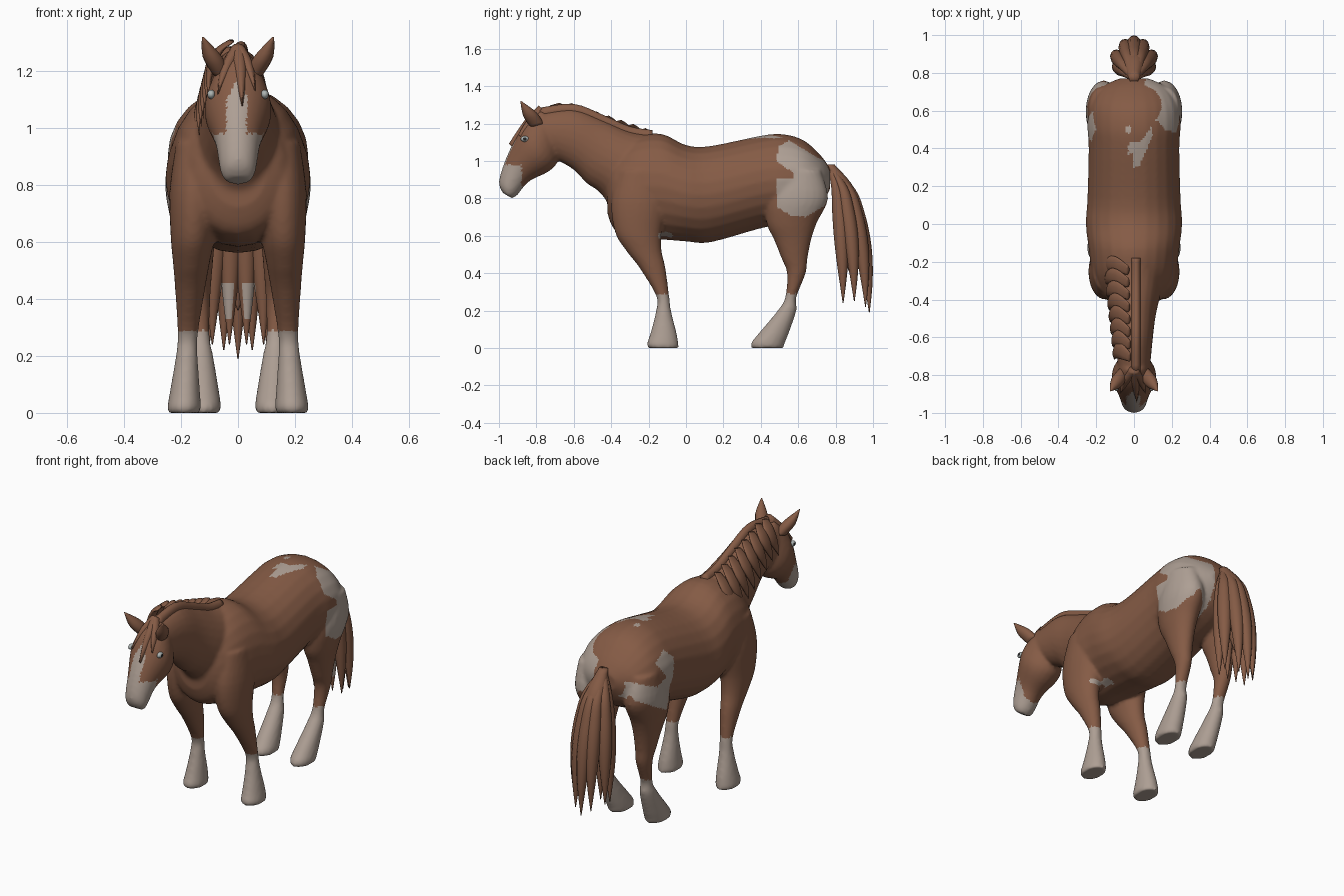
import bpy, bmesh, math
from mathutils import Matrix

cube = bpy.data.objects.get("Cube")
if cube:
    bpy.data.objects.remove(cube, do_unlink=True)


def material(name, red, green, blue):
    mat = bpy.data.materials.new(name)
    mat.use_nodes = True
    colour = (red, green, blue, 1)
    mat.diffuse_color = colour
    mat.node_tree.nodes["Principled BSDF"].inputs["Base Color"].default_value = colour
    return mat


chestnut = material("chestnut coat", .235, .105, .06)
white = material("dusty white", .42, .345, .295)
pale = material("pale eye", .42, .46, .45)
dark = material("dark pupil", .02, .02, .02)


def blend(before, start, end, after, t):
    """Catmull-Rom step between the start and end rings."""
    ring = []
    for p, q, r, s in zip(before, start, end, after):
        bend = 2 * p - 5 * q + 4 * r - s
        twist = 3 * q - p - 3 * r + s
        ring.append(q + (t * (r - p) + t * t * bend + t ** 3 * twist) / 2)
    return ring


def loft(bm, rings, side=1, segments=24, steps=4):
    """Skin ellipses given as (x, front y, front z, back y, back z, half width)."""
    padded = [rings[0], *rings, rings[-1]]
    dense = []
    for four in zip(padded, padded[1:], padded[2:], padded[3:]):
        dense += [blend(*four, step / steps) for step in range(steps)]
    dense.append(rings[-1])
    loops = []
    for x, front_y, front_z, back_y, back_z, width in dense:
        loop = []
        for k in range(segments):
            angle = math.tau * k / segments
            across = side * (x + width * math.sin(angle))
            share = (1 + math.cos(angle)) / 2
            y = back_y + (front_y - back_y) * share
            z = back_z + (front_z - back_z) * share
            loop.append(bm.verts.new((across, y, z)))
        loops.append(loop)
    for low, high in zip(loops, loops[1:]):
        for k in range(segments):
            bm.faces.new((low[k - 1], low[k], high[k], high[k - 1]))
    bm.faces.new(loops[0])
    bm.faces.new(loops[-1])


def finish(bm, name, *materials):
    bmesh.ops.recalc_face_normals(bm, faces=bm.faces)
    mesh = bpy.data.meshes.new(name)
    bm.to_mesh(mesh)
    bm.free()
    for mat in materials:
        mesh.materials.append(mat)
    mesh.shade_smooth()
    obj = bpy.data.objects.new(name, mesh)
    bpy.context.collection.objects.link(obj)
    return obj


def inside(u, v, outline):
    hit = False
    for (a, b), (c, d) in zip(outline, outline[1:] + outline[:1]):
        if (b > v) != (d > v) and u < (c - a) * (v - b) / (d - b) + a:
            hit = not hit
    return hit


# Trunk rings: y, back height, belly height, half width
trunk = [(-.42, .95, .72, .1), (-.38, 1.05, .63, .17), (-.27, 1.13, .59, .22), (-.13, 1.145, .58, .24),
         (0, 1.085, .57, .255), (.13, 1.08, .565, .247), (.4, 1.135, .64, .24), (.52, 1.143, .66, .247),
         (.63, 1.11, .7, .235), (.72, 1.03, .76, .18), (.77, .96, .85, .08)]
# Neck and head rings: crest y and z, throat y and z, half width
neck = [(-.18, 1.14, -.35, .66, .17), (-.3, 1.16, -.45, .82, .14), (-.44, 1.22, -.53, .88, .115),
        (-.6, 1.28, -.61, .96, .1), (-.78, 1.26, -.74, 1.03, .085)]
head = [(-.78, 1.28, -.68, 1.09, .07), (-.84, 1.23, -.69, .99, .105), (-.89, 1.16, -.74, .94, .117),
        (-.96, 1.02, -.84, .89, .08), (-1, .89, -.9, .82, .063), (-.98, .83, -.93, .8, .045)]
bm = bmesh.new()
loft(bm, [(0, y, top, y, low, width) for y, top, low, width in trunk])
for part in (neck, head):
    loft(bm, [(0, *ring) for ring in part])

# Leg rings: height, front y, back y; thickness follows depth
foreleg = [(.95, -.36, -.12), (.78, -.4, -.1), (.62, -.38, -.13), (.52, -.32, -.13), (.43, -.25, -.11),
           (.28, -.16, -.09), (.2, -.16, -.08), (.08, -.19, -.05), (.02, -.21, -.04), (0, -.2, -.04)]
hindleg = [(.95, .5, .72), (.8, .43, .76), (.67, .43, .7), (.58, .47, .67), (.48, .51, .65),
           (.4, .54, .64), (.27, .53, .59), (.2, .49, .59), (.08, .39, .55), (.03, .35, .53), (0, .35, .52)]
for leg, stance, lean in ((foreleg, .19, -.05), (hindleg, .12, .05)):
    rings = [(stance + lean * z, front, z, back, z, .02 + .23 * (back - front)) for z, front, back in leg]
    for side in (-1, 1):
        loft(bm, rings, side)

# Fuse the limbs and trunk into one skin
body = finish(bm, "body", chestnut, white)
bpy.context.view_layer.objects.active = body
body.select_set(True)
fuse = body.modifiers.new("fuse", "REMESH")
fuse.mode = "VOXEL"
fuse.voxel_size = .01
fuse.use_smooth_shade = True
relax = body.modifiers.new("relax", "SMOOTH")
relax.iterations = 6
for modifier in ("fuse", "relax"):
    bpy.ops.object.modifier_apply(modifier=modifier)

# White markings: outlines of the rump and croup patches
left_rump = [(.55, 1.11), (.7, 1.02), (.79, .98), (.79, .87), (.74, .76), (.64, .7), (.56, .71),
             (.49, .75), (.48, .91), (.57, .9), (.57, .94), (.48, 1), (.5, 1.08)]
right_rump = [(.44, .98), (.5, 1.04), (.6, 1), (.53, .9), (.62, .88), (.75, .93), (.75, .83), (.52, .7)]
croup = [(0, .3), (.03, .31), (.1, .47), (.09, .51), (.04, .44), (-.03, .43), (-.03, .37), (0, .37)]


def marked(centre, normal):
    x, y, z = centre
    if z < .29:
        return True
    if y < -.8:
        muzzle = z < .98 and y < -.88 + .3 * max(0, .88 - z)
        blaze = normal.y < -.2 and -.04 < x < .03 and z < 1.18 - 2 * abs(x)
        return muzzle or blaze
    if y > .25 and z > 1.05 and normal.z > .5:
        if inside(x, y, croup) or math.hypot(x + .03, y - .5) < .02:
            return True
    if y > .42 and abs(x) > .06:
        return inside(y, z, left_rump if x > 0 else right_rump)
    elbow = math.hypot(y + .11, 2 * (z - .6)) < .04
    return elbow and x > .08 and normal.z < .1


for face in body.data.polygons:
    face.material_index = int(marked(face.center, face.normal))

# Ears
ear = [(.06, -.83, 1.18, -.76, 1.2, .03), (.09, -.87, 1.24, -.8, 1.26, .034),
       (.124, -.886, 1.32, -.88, 1.32, .003)]
bm = bmesh.new()
for side in (-1, 1):
    loft(bm, ear, side, segments=12)
finish(bm, "ears", chestnut)

# Eyes with dark pupils
eye_y, eye_z = -.862, 1.118
bm = bmesh.new()
for side in (-1, 1):
    place = Matrix.Translation((side * .094, eye_y, eye_z)) @ Matrix.Diagonal((.7, 1.1, .8, 1))
    bmesh.ops.create_uvsphere(bm, u_segments=16, v_segments=12, radius=.02, matrix=place)
eyes = finish(bm, "eyes", pale, dark)
for face in eyes.data.polygons:
    face.material_index = int(math.hypot(face.center.y - eye_y, face.center.z - eye_z) < .009)

# Mane: a crest along the neck and locks draped over the right side
bm = bmesh.new()
loft(bm, [(.01, y, z + .025, y, z - .04, .025) for y, z, *throat in neck], segments=12)
lock_count = 8
for i in range(lock_count):
    along = i / (lock_count - 1)
    root_y = -.26 - .46 * along
    root_z = 1.165 + .135 * min(1, along * 1.15)
    drop = .2 - .04 * along
    width = .15 - .05 * along
    rings = []
    for step in range(5):
        angle = math.radians(12 + 23 * step)
        reach = .003 + .04 * math.sin(math.pi * (step + 1) / 5)
        x = -width * math.sin(angle) - .004
        y = root_y + .05 * math.sin(angle * 1.7)
        z = root_z - drop + drop * math.cos(angle)
        rings.append((x, y - reach, z, y + reach, z + .015, reach * .4))
    loft(bm, rings, segments=10)

# Forelock strands falling over the brow
for tip_x, tip_y, tip_z in ((.015, -.935, 1.08), (-.07, -.885, 1.12), (.06, -.885, 1.13)):
    rings = []
    for step in range(4):
        t = step / 3
        x = tip_x * t ** .7
        y = -.775 + (tip_y + .775) * t ** .8
        z = 1.285 + (tip_z - 1.285) * t
        rings.append((x, y - .012, z + .012, y + .025, z - .025, .002 + .024 * (1 - t * t)))
    loft(bm, rings, segments=10)
finish(bm, "mane", chestnut)


def tail_lock(bm, spread, reach, tip_z, radius, steps=6):
    """One pointed lock that arches out from the dock and hangs down."""
    rings = []
    for step in range(steps + 1):
        t = step / steps
        arch = math.sqrt(math.sin(t * math.pi / 2))
        y = .77 + reach * arch
        z = .98 + (tip_z - .98) * t
        r = .002 + radius * math.sin(math.pi * (.1 + .9 * t))
        rings.append((spread * arch, y - r, z, y + r, z, r))
    loft(bm, rings, segments=12)


# Tail: a full core, five outer locks and four inner ones
bm = bmesh.new()
tail_lock(bm, 0, .12, .36, .075)
for k in (-2, -1, 0, 1, 2):
    tail_lock(bm, .05 * k, .21 - .02 * k * k, .19 + .03 * abs(k), .038)
for k in (-3, -1, 1, 3):
    tail_lock(bm, .03 * k, .07, .24, .038)
tail = finish(bm, "tail", chestnut, white)
for face in tail.data.polygons:
    x, y, z = face.center
    streak = .34 < z < .46 and .02 < abs(x) < .06 and y < .87
    face.material_index = int(streak and face.normal.y < -.1)
